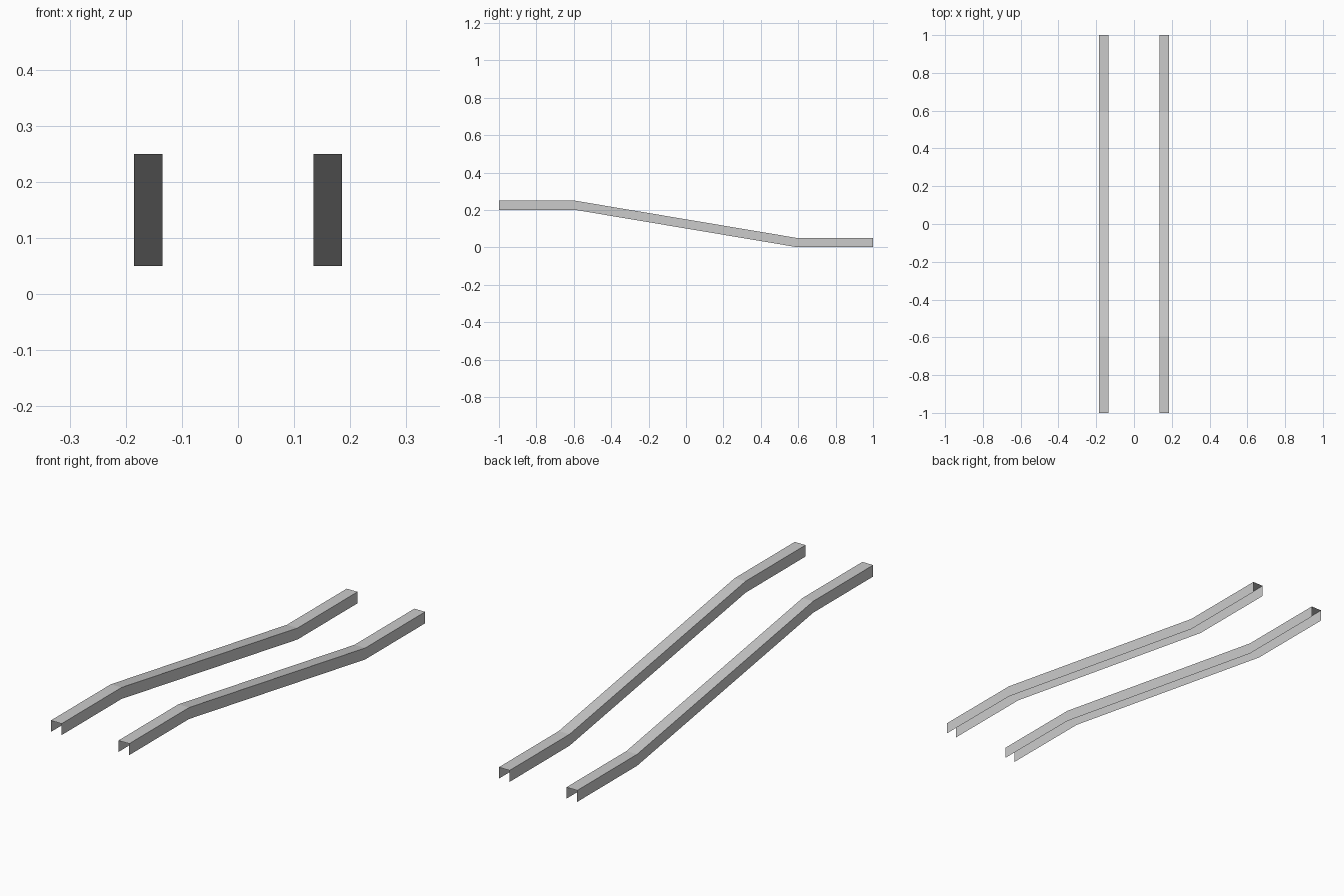
import bpy, bmesh

if "Cube" in bpy.data.objects:
    bpy.data.objects.remove(bpy.data.objects["Cube"])

# Side path of the rail's top edge (y, z), high at the front, low at the back
PATH = [(-1.0, 0.25), (-0.595, 0.25), (0.595, 0.05), (1.0, 0.05)]
HALF_W, DEPTH, OFFSET = 0.0255, 0.049, 0.16

# Inverted-U cross-section (x, dz): thin sheet, open below and at both ends
SECTION = [(-HALF_W, -DEPTH), (-HALF_W, 0), (HALF_W, 0), (HALF_W, -DEPTH)]


def channel_rail(name, x):
    bm = bmesh.new()
    rings = [[bm.verts.new((x + sx, y, z + dz)) for sx, dz in SECTION]
             for y, z in PATH]
    for a, b in zip(rings, rings[1:]):
        for i in range(3):
            bm.faces.new((a[i], a[i + 1], b[i + 1], b[i]))
    bm.normal_update()
    # Make the top strip face up
    if bm.faces[:][1].normal.z < 0:
        bmesh.ops.reverse_faces(bm, faces=bm.faces[:])
    mesh = bpy.data.meshes.new(name)
    bm.to_mesh(mesh)
    bm.free()
    obj = bpy.data.objects.new(name, mesh)
    bpy.context.collection.objects.link(obj)
    return obj


# Pair of matching rails
channel_rail("left_rail", -OFFSET)
channel_rail("right_rail", OFFSET)
